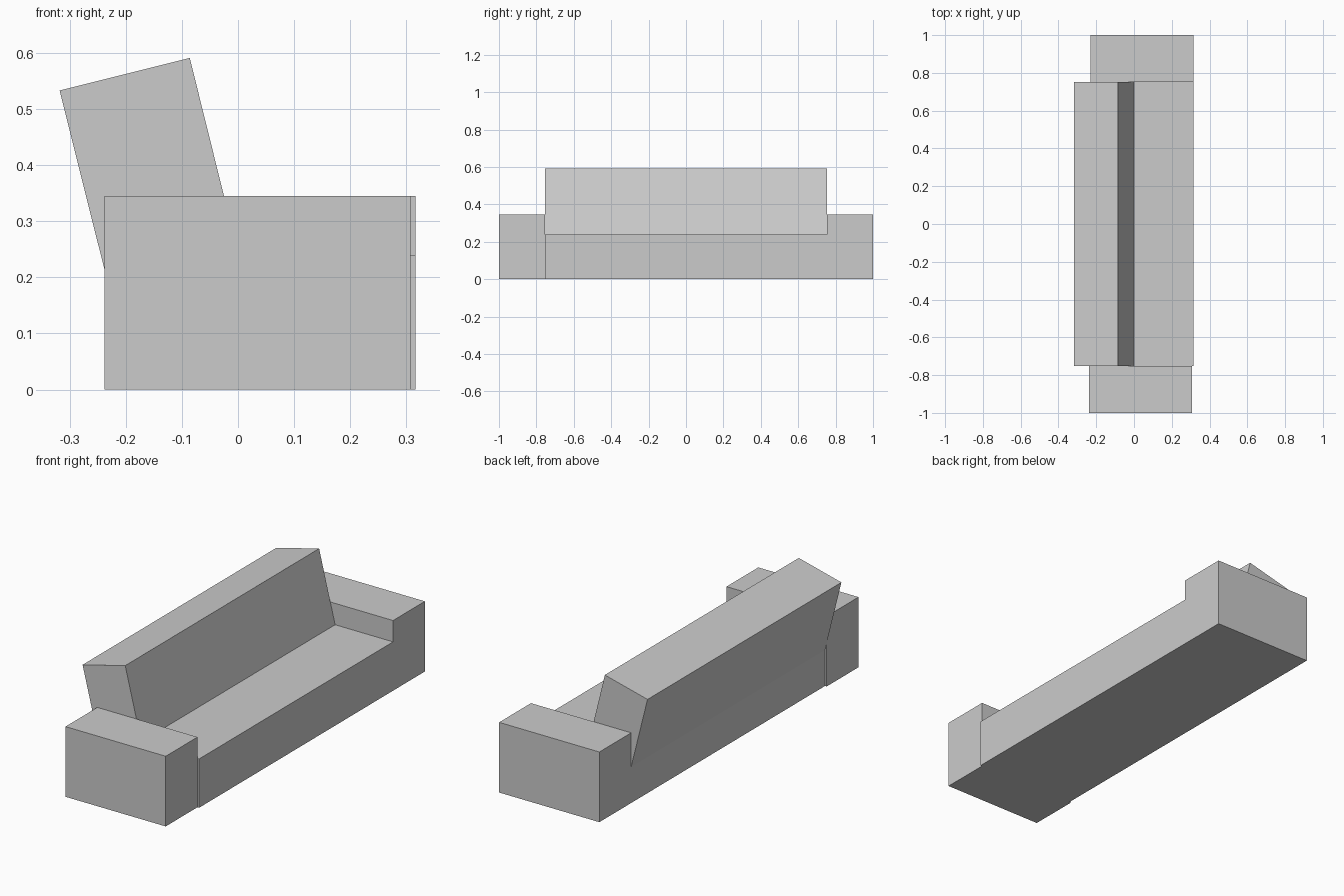
import bpy
import bmesh

if "Cube" in bpy.data.objects:
    bpy.data.objects.remove(bpy.data.objects["Cube"])


def extrude_profile(name, profile, y0, y1):
    """Extrude a closed x-z outline along y into a solid object."""
    bm = bmesh.new()
    face = bm.faces.new([bm.verts.new((x, y0, z)) for x, z in profile])
    result = bmesh.ops.extrude_face_region(bm, geom=[face])
    moved = [v for v in result["geom"] if isinstance(v, bmesh.types.BMVert)]
    bmesh.ops.translate(bm, verts=moved, vec=(0, y1 - y0, 0))
    bmesh.ops.recalc_face_normals(bm, faces=bm.faces)
    mesh = bpy.data.meshes.new(name)
    bm.to_mesh(mesh)
    bm.free()
    obj = bpy.data.objects.new(name, mesh)
    bpy.context.collection.objects.link(obj)
    return obj


def rectangle(x0, x1, height):
    return [(x0, 0), (x1, 0), (x1, height), (x0, height)]


ARM_HEIGHT = 0.345
SEAT_HEIGHT = 0.24
INNER = 0.753  # y where the arms meet the seat
BACK_X, FRONT_X = -0.229, 0.316

# Seat with leaning backrest, one continuous cross-section
seat_profile = [
    (BACK_X, 0), (FRONT_X, 0), (FRONT_X, SEAT_HEIGHT), (0.001, SEAT_HEIGHT),
    (-0.086, 0.591), (-0.318, 0.533), (BACK_X, 0.178),
]
extrude_profile("seat_and_backrest", seat_profile, -INNER, INNER)

# Armrests: one flush with the seat, the other set slightly back
for name, shift, y0, y1 in (
    ("near_armrest", -0.009, -1, -INNER),
    ("far_armrest", 0, INNER, 1),
):
    extrude_profile(name, rectangle(BACK_X + shift, FRONT_X + shift, ARM_HEIGHT), y0, y1)
